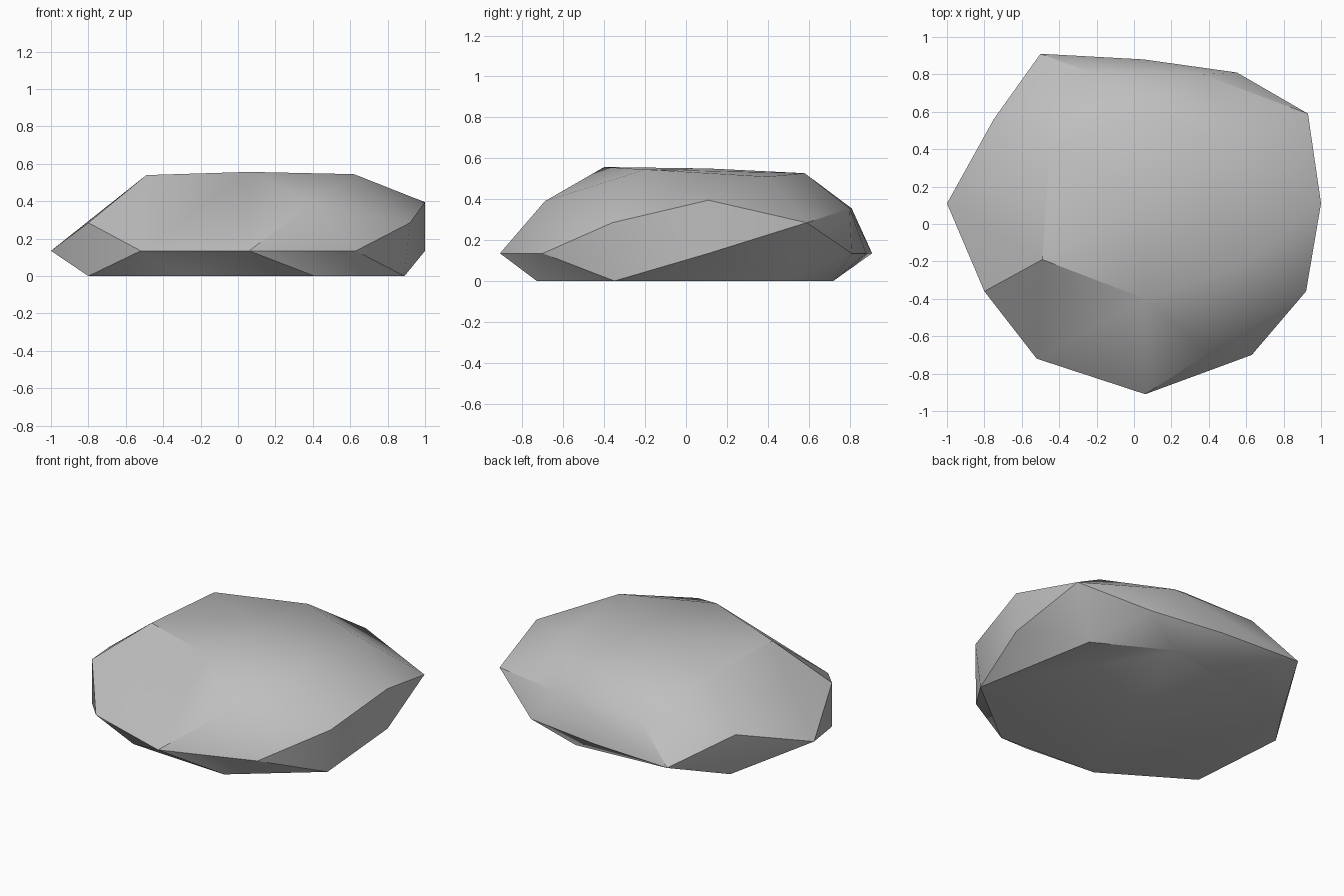
import bpy, bmesh, math

cube = bpy.data.objects.get("Cube")
if cube:
    bpy.data.objects.remove(cube, do_unlink=True)

# Stone material
stone = bpy.data.materials.new("stone_grey")
stone.use_nodes = True
colour = (0.52, 0.52, 0.52, 1)
stone.diffuse_color = colour
bsdf = stone.node_tree.nodes["Principled BSDF"]
bsdf.inputs["Base Color"].default_value = colour
bsdf.inputs["Roughness"].default_value = 0.9

# Corners of the boulder, grouped by height
foot = [(.89, -.35), (.41, -.73), (-.27, -.69), (-.8, -.36),
        (-.69, .53), (-.19, .64), (.29, .72), (.74, .47)]
low_rim = [(-1, .11), (-.52, -.72), (.06, -.91), (.63, -.7), (1, .11),
           (.55, .81), (.05, .88), (-.5, .91)]
mid_rim = [(-.8, -.36), (.92, -.36), (.93, .59), (-.75, .56)]
shoulder = [(1, .11, .395), (.4, -.69, .39), (.36, .8, .355), (-.23, .81, .355)]
crown = [(-.49, -.19, .54), (.06, -.4, .557), (.62, -.2, .545),
         (.6, .4, .51), (.1, .58, .527), (-.45, .4, .525), (.06, .11, .55)]

corners = shoulder + crown
for ring, height in ((foot, 0), (low_rim, .135), (mid_rim, .285)):
    corners += [(x, y, height) for x, y in ring]

# Stretch a skin over the corners
bm = bmesh.new()
for corner in corners:
    bm.verts.new(corner)
hull = bmesh.ops.convex_hull(bm, input=bm.verts)
loose = [v for v in bm.verts if not v.link_faces]
bmesh.ops.delete(bm, geom=loose, context='VERTS')
bmesh.ops.dissolve_limit(bm, angle_limit=math.radians(1),
                         verts=bm.verts, edges=bm.edges)
bmesh.ops.recalc_face_normals(bm, faces=bm.faces)

mesh = bpy.data.meshes.new("boulder")
bm.to_mesh(mesh)
bm.free()
mesh.materials.append(stone)
boulder = bpy.data.objects.new("boulder", mesh)
bpy.context.collection.objects.link(boulder)

# Soft facets with crisp main ridges
bpy.ops.object.select_all(action='DESELECT')
boulder.select_set(True)
bpy.context.view_layer.objects.active = boulder
bpy.ops.object.shade_smooth_by_angle(angle=math.radians(32))
